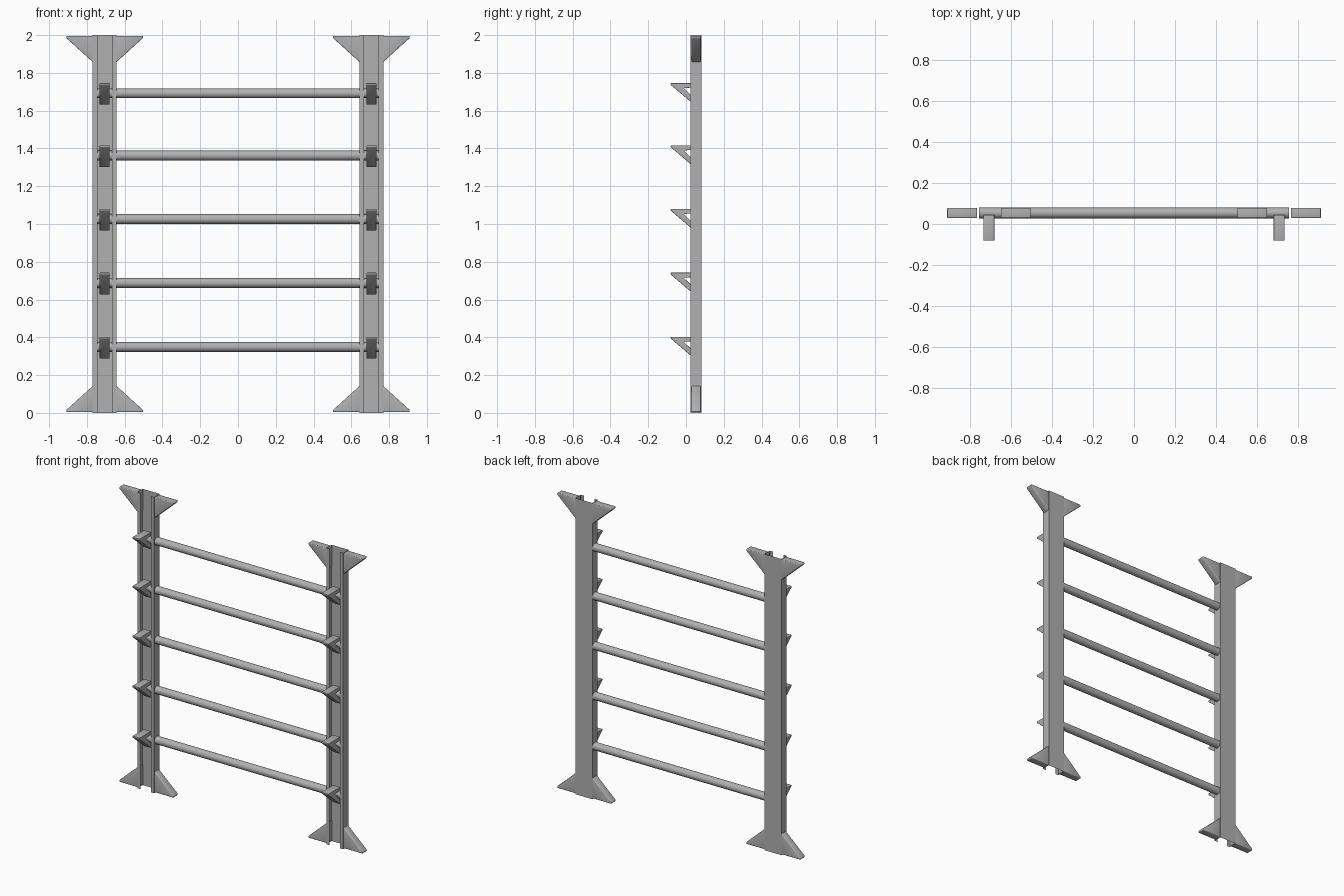
import bpy, bmesh, math
from mathutils import Matrix

if "Cube" in bpy.data.objects:
    bpy.data.objects.remove(bpy.data.objects["Cube"])

POST_X, POST_W = 0.706, 0.063        # post centre and half width
SLOT = 0.038                         # half width of the front slot
Y0, Y1 = 0.024, 0.081                # post front and back
RUNGS = [0.349, 0.688, 1.026, 1.362, 1.692]

steel = bpy.data.materials.new("dark_steel")
steel.diffuse_color = (0.44, 0.44, 0.44, 1)
steel.use_nodes = True
steel.node_tree.nodes["Principled BSDF"].inputs["Base Color"].default_value = steel.diffuse_color


def finish(bm, name, recalc=True):
    if recalc:
        bmesh.ops.recalc_face_normals(bm, faces=bm.faces)
    me = bpy.data.meshes.new(name)
    bm.to_mesh(me)
    bm.free()
    me.materials.append(steel)
    ob = bpy.data.objects.new(name, me)
    bpy.context.collection.objects.link(ob)
    return ob


def smooth(ob, degrees):
    bpy.ops.object.select_all(action='DESELECT')
    ob.select_set(True)
    bpy.context.view_layer.objects.active = ob
    bpy.ops.object.shade_smooth_by_angle(angle=math.radians(degrees))


def extrude(name, profile, depth, closed=True, bevel=0.0):
    """Extrude a line of 3D points along a vector; closed ones become solids."""
    bm = bmesh.new()
    a = [bm.verts.new(p) for p in profile]
    b = [bm.verts.new([p[i] + depth[i] for i in range(3)]) for p in profile]
    n = len(a)
    for i in range(n if closed else n - 1):
        j = (i + 1) % n
        bm.faces.new((a[i], a[j], b[j], b[i]))
    if closed:
        bm.faces.new(a)
        bm.faces.new(b)
    if bevel:
        bmesh.ops.bevel(bm, geom=bm.edges[:], offset=bevel, segments=3,
                        profile=0.5, affect='EDGES')
    ob = finish(bm, name, closed)
    if bevel:
        smooth(ob, 40)
    return ob


for side, label in ((-1, "left"), (1, "right")):
    cx = side * POST_X
    # thin C-channel post, slot open to the front, ends open
    section = [(SLOT, Y0), (POST_W, Y0), (POST_W, Y1),
               (-POST_W, Y1), (-POST_W, Y0), (-SLOT, Y0)]
    extrude(f"post_{label}", [(cx + x, y, 0) for x, y in section],
            (0, 0, 2), closed=False)

    # triangular gussets at foot and head, both sides of the post
    for d in (-1, 1):
        for end in ("foot", "head"):
            pts = [(0.058, 0.004), (0.203, 0.004), (0.203, 0.015), (0.058, 0.147)]
            prof = [(cx + d * u, 0.029, w if end == "foot" else 2 - w)
                    for u, w in pts]
            extrude(f"gusset_{end}_{label}_{'inner' if d != side else 'outer'}",
                    prof, (0, 0.05, 0), bevel=0.005)

    # V-shaped hook brackets hooked into the slot
    for k, z in enumerate(RUNGS):
        pts = [(-0.081, 0.054), (0.044, 0.054), (0.044, 0.030), (-0.02, 0.030),
               (0.044, -0.025), (0.044, -0.062), (-0.081, 0.045)]
        extrude(f"bracket_{label}_{k + 1}",
                [(cx - 0.027, y, z + w) for y, w in pts], (0.054, 0, 0), bevel=0.003)

# round rungs, ends inside the channels
for k, z in enumerate(RUNGS):
    bm = bmesh.new()
    bmesh.ops.create_cone(
        bm, cap_ends=True, segments=24, radius1=0.026, radius2=0.026, depth=1.506,
        matrix=Matrix.Translation((0, 0.0535, z)) @ Matrix.Rotation(math.pi / 2, 4, 'Y'))
    smooth(finish(bm, f"rung_{k + 1}"), 35)
